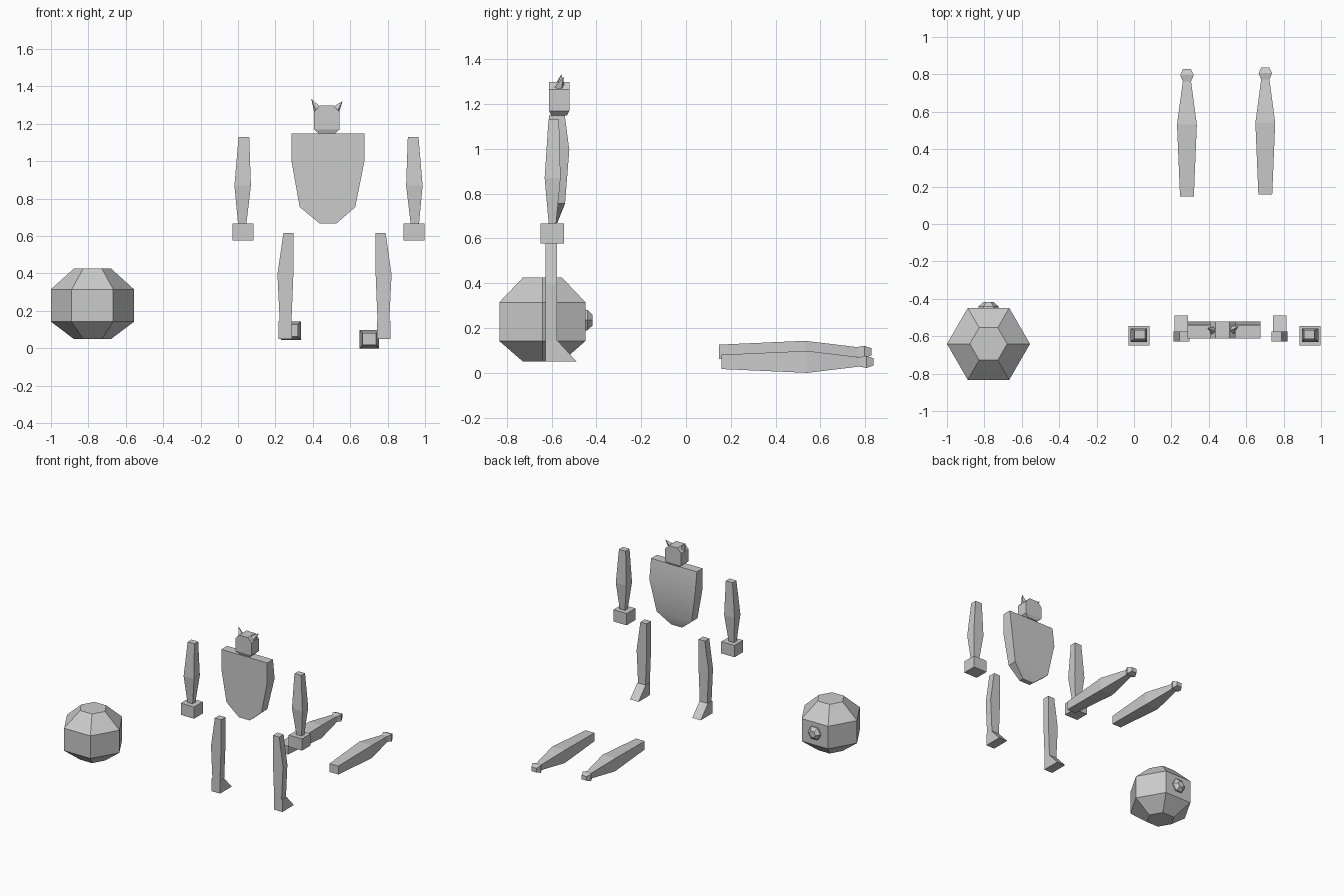
import bpy, bmesh, math
from mathutils import Vector

if "Cube" in bpy.data.objects:
    bpy.data.objects.remove(bpy.data.objects["Cube"])

grey = bpy.data.materials.new("plain grey")
grey.diffuse_color = (0.6, 0.6, 0.6, 1)
grey.use_nodes = True
grey.node_tree.nodes["Principled BSDF"].inputs["Base Color"].default_value = grey.diffuse_color


def make(name, rings):
    """Skin a list of equally sized vertex rings and cap both ends."""
    bm = bmesh.new()
    loops = [[bm.verts.new(p) for p in r] for r in rings]
    n = len(loops[0])
    for a, b in zip(loops, loops[1:]):
        for i in range(n):
            j = (i + 1) % n
            bm.faces.new((a[i], a[j], b[j], b[i]))
    bm.faces.new(loops[0][::-1])
    bm.faces.new(loops[-1])
    bmesh.ops.recalc_face_normals(bm, faces=bm.faces[:])
    me = bpy.data.meshes.new(name)
    bm.to_mesh(me)
    bm.free()
    me.materials.append(grey)
    ob = bpy.data.objects.new(name, me)
    bpy.context.collection.objects.link(ob)
    return ob


def loft(name, sections, mirror=None):
    """Rectangular sections (z, x0, x1, y0, y1), optionally mirrored in x."""
    rings = []
    for z, x0, x1, y0, y1 in sections:
        if mirror is not None:
            x0, x1 = 2 * mirror - x1, 2 * mirror - x0
        rings.append([(x0, y0, z), (x1, y0, z), (x1, y1, z), (x0, y1, z)])
    return make(name, rings)


def spin(name, origin, axis, profile, sides=6):
    """Polygonal rings (distance, radius) along an axis."""
    q = Vector(axis).to_track_quat('Z', 'Y')
    rings = []
    for d, r in profile:
        ring = []
        for i in range(sides):
            a = math.tau * i / sides
            ring.append(Vector(origin) + q @ Vector((r * math.cos(a), r * math.sin(a), d)))
        rings.append(ring)
    return make(name, rings)


# Faceted ball with a small knob at the back
spin("ball", (-0.778, -0.641, 0), (0, 0, 1),
     [(0.05, 0.1), (0.142, 0.222), (0.315, 0.222), (0.426, 0.1)])
spin("ball_knob", (-0.778, -0.455, 0.235), (0, 1, 0),
     [(0, 0.055), (0.015, 0.053), (0.038, 0.027)])

# Torso: flat front, bowed back, tapered waist
torso = loft("torso", [
    (0.668, 0.436, 0.527, -0.611, -0.575),
    (0.755, 0.330, 0.627, -0.611, -0.540),
    (0.995, 0.287, 0.675, -0.611, -0.521),
    (1.148, 0.287, 0.675, -0.611, -0.541)])

# Head with chamfered jaw and crown
loft("head", [
    (1.148, 0.432, 0.520, -0.602, -0.532),
    (1.170, 0.406, 0.543, -0.611, -0.521),
    (1.264, 0.406, 0.543, -0.611, -0.521),
    (1.298, 0.437, 0.511, -0.611, -0.521)])

# Pointed ears
for name, base, tip in (("left_ear", (0.426, -0.570, 1.274), (0.393, -0.556, 1.332)),
                        ("right_ear", (0.523, -0.566, 1.274), (0.558, -0.548, 1.320))):
    d = Vector(tip) - Vector(base)
    spin(name, base, d, [(0, 0.024), (d.length, 0.0008)], 4)

# Arms, hands, legs and feet in mirrored pairs
for side, arm_m, leg_m in (("left", None, None), ("right", 0.484, 0.516)):
    loft(side + "_arm", [
        (0.667, 0.000, 0.045, -0.613, -0.580),
        (0.870, -0.019, 0.069, -0.631, -0.560),
        (1.130, 0.003, 0.060, -0.614, -0.567)], arm_m)
    loft(side + "_hand", [
        (0.577, -0.029, 0.083, -0.650, -0.545),
        (0.667, -0.029, 0.083, -0.650, -0.545)], arm_m)
    loft(side + "_leg", [
        (0.145, 0.223, 0.286, -0.628, -0.575),
        (0.395, 0.211, 0.296, -0.628, -0.575),
        (0.617, 0.243, 0.296, -0.628, -0.575)], leg_m)
    loft(side + "_foot", [
        (0.050, 0.217, 0.288, -0.628, -0.488),
        (0.145, 0.217, 0.288, -0.628, -0.575)], leg_m)

# Two limbs lying on the ground: (y, half width, half height)
limb = [(0.0, 0.037, 0.032), (0.383, 0.053, 0.049), (0.615, 0.022, 0.021),
        (0.648, 0.036, 0.027), (0.680, 0.021, 0.016)]
for name, x, y, z in (("left_loose_limb", 0.283, 0.148, 0.094),
                      ("right_loose_limb", 0.702, 0.158, 0.049)):
    make(name, [[(x - w, y + d, z - h), (x + w, y + d, z - h),
                 (x + w, y + d, z + h), (x - w, y + d, z + h)] for d, w, h in limb])

# Soft shading over the gentle bends of the torso
bpy.ops.object.select_all(action='DESELECT')
torso.select_set(True)
bpy.context.view_layer.objects.active = torso
bpy.ops.object.shade_smooth_by_angle(angle=math.radians(30))
